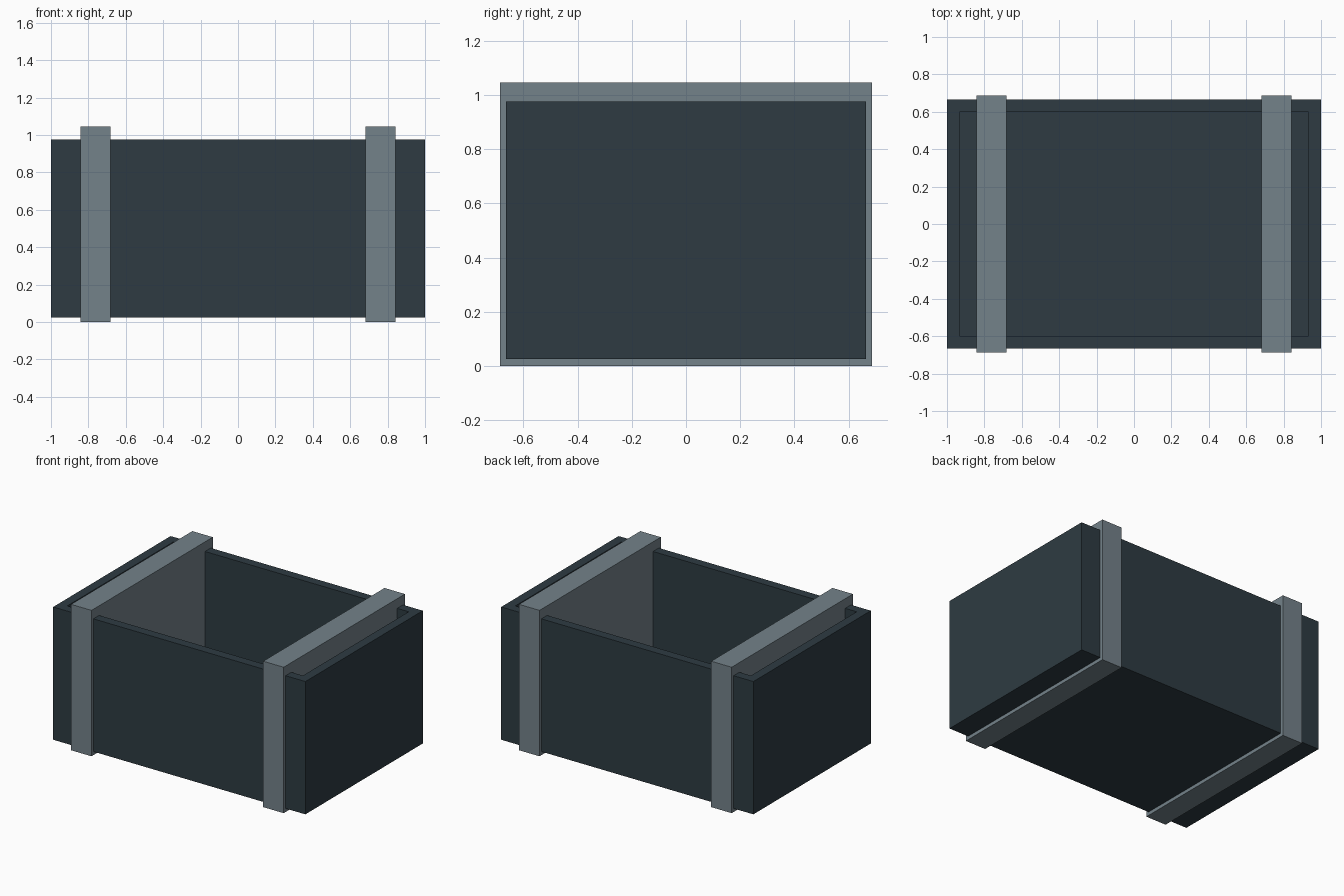
import bpy
import bmesh
from mathutils import Matrix, Vector

if "Cube" in bpy.data.objects:
    bpy.data.objects.remove(bpy.data.objects["Cube"])


def material(name, rgb):
    m = bpy.data.materials.new(name)
    m.diffuse_color = (*rgb, 1.0)
    m.use_nodes = True
    m.node_tree.nodes["Principled BSDF"].inputs["Base Color"].default_value = m.diffuse_color
    return m


def box(name, lo, hi, mat, inset=None, floor=None):
    """Box between two corners; inset and floor hollow it from the top."""
    lo, hi = Vector(lo), Vector(hi)
    bm = bmesh.new()
    bmesh.ops.create_cube(bm, size=1.0, matrix=Matrix.Translation((lo + hi) / 2)
                          @ Matrix.Diagonal((*(hi - lo), 1.0)))
    if inset:
        top = max(bm.faces, key=lambda f: f.calc_center_median().z)
        bmesh.ops.inset_region(bm, faces=[top], thickness=inset)
        # Extrude the inner rim face downwards to form the cavity
        new = bmesh.ops.extrude_discrete_faces(bm, faces=[top])["faces"][0]
        for v in new.verts:
            v.co.z = floor
    bmesh.ops.recalc_face_normals(bm, faces=bm.faces)
    mesh = bpy.data.meshes.new(name)
    bm.to_mesh(mesh)
    bm.free()
    mesh.materials.append(mat)
    obj = bpy.data.objects.new(name, mesh)
    bpy.context.collection.objects.link(obj)
    return obj


dark = material("dark slate", (0.0273, 0.0437, 0.0545))
grey = material("steel grey", (0.174, 0.223, 0.254))

# Open crate body
box("crate_body", (-1, -0.665, 0.025), (1, 0.665, 0.977), dark,
    inset=0.093, floor=0.12)

# Solid bands running through and around the crate
for side, x in (("left", -0.762), ("right", 0.762)):
    box(side + "_band", (x - 0.081, -0.687, 0), (x + 0.081, 0.687, 1.046), grey)
